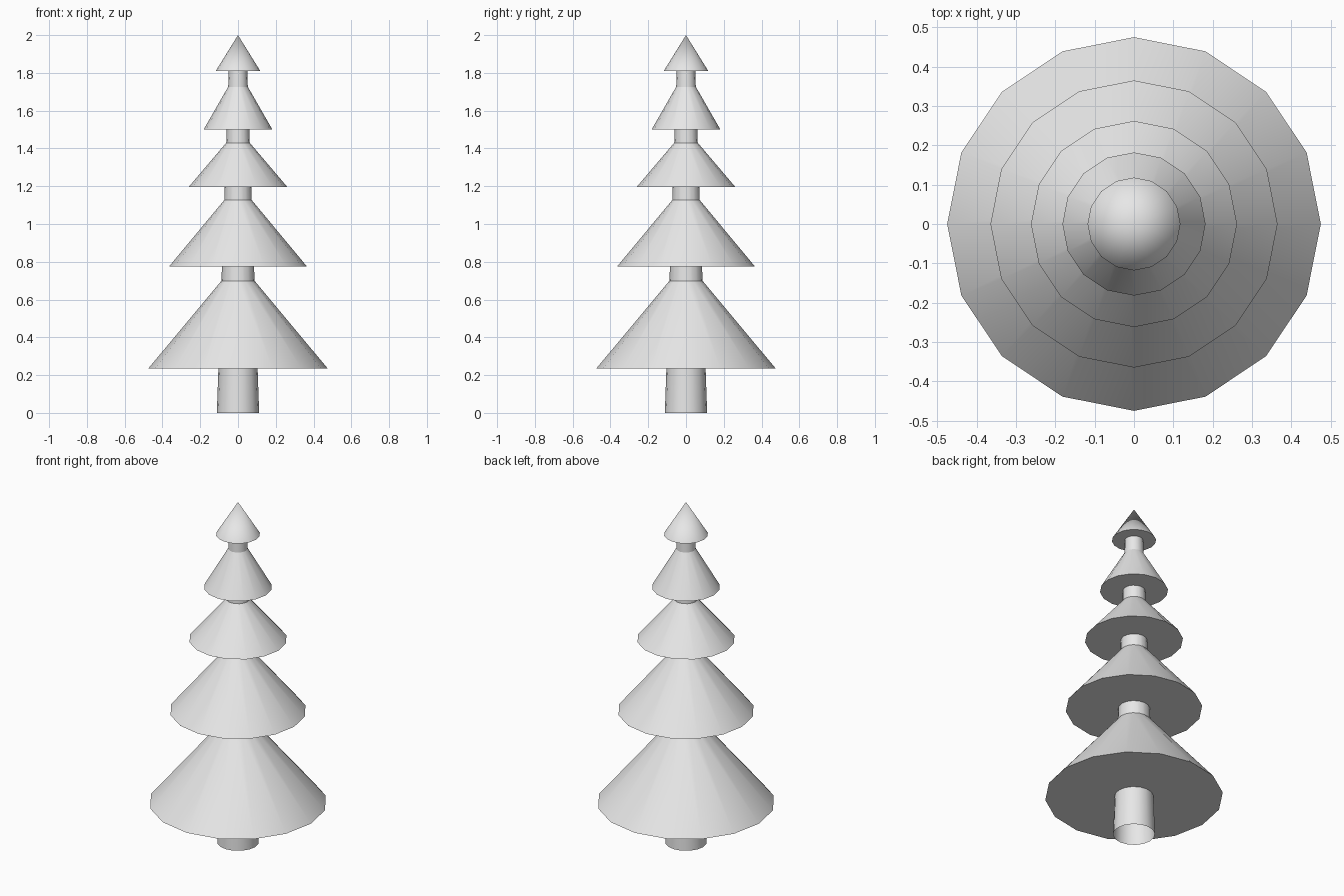
import bpy
import math

if "Cube" in bpy.data.objects:
    bpy.data.objects.remove(bpy.data.objects["Cube"], do_unlink=True)

SIDES = 16

# One plain grey for the whole tree
grey = bpy.data.materials.new("light_grey")
grey.use_nodes = True
grey.diffuse_color = (0.8, 0.8, 0.8, 1)
grey.node_tree.nodes["Principled BSDF"].inputs["Base Color"].default_value = (0.8, 0.8, 0.8, 1)


def frustum(name, z0, r0, z1, r1, fill="NGON"):
    """Tapered 16-sided solid standing on z0 and ending at z1."""
    bpy.ops.mesh.primitive_cone_add(
        vertices=SIDES, radius1=r0, radius2=r1, depth=z1 - z0,
        end_fill_type=fill, location=(0, 0, (z0 + z1) / 2))
    part = bpy.context.object
    part.name = name
    part.data.materials.append(grey)
    bpy.ops.object.shade_smooth_by_angle(angle=math.radians(40))
    return part


# Trunk: open tapered tube running up into the top tier
frustum("trunk", 0, 0.112, 1.84, 0.048, fill="NOTHING")

# Foliage tiers: bottom height, bottom radius, top height, top radius
tiers = [
    (0.235, 0.475, 0.705, 0.083),
    (0.775, 0.365, 1.13, 0.07),
    (1.195, 0.262, 1.435, 0.058),
    (1.5, 0.182, 1.73, 0.05),
    (1.81, 0.118, 2.0, 0.0),
]
for i, tier in enumerate(tiers, 1):
    frustum(f"foliage_tier_{i}", *tier)
